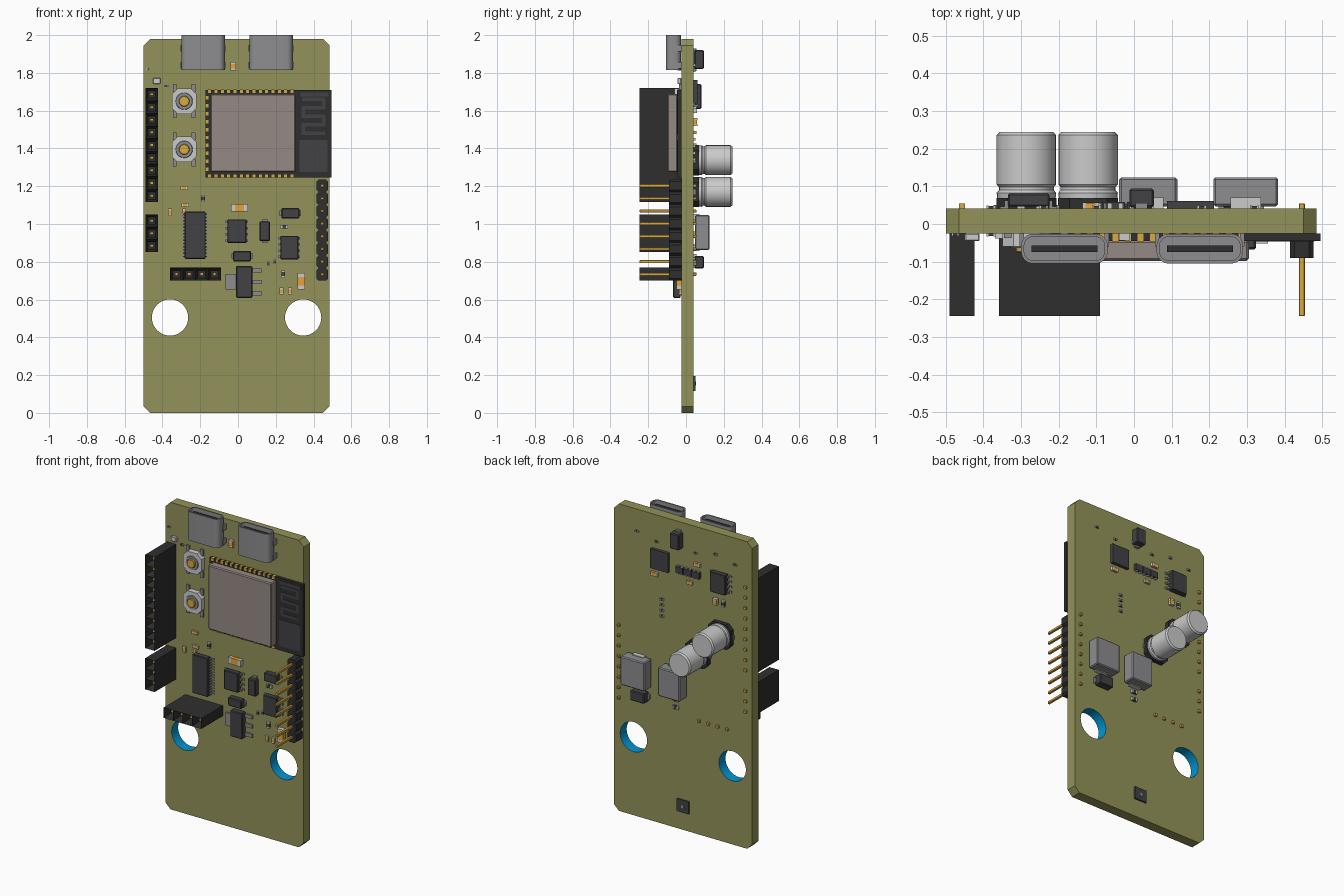
import bpy, bmesh, math
from mathutils import Vector, Matrix

if "Cube" in bpy.data.objects:
    bpy.data.objects.remove(bpy.data.objects["Cube"])

def material(name, c):
    m = bpy.data.materials.new(name)
    m.diffuse_color = (*c, 1)
    m.use_nodes = True
    m.node_tree.nodes["Principled BSDF"].inputs["Base Color"].default_value = m.diffuse_color
    return m

OLIVE = material("board_olive", (0.29, 0.29, 0.10))
BLUE = material("hole_blue", (0.0, 0.30, 0.65))
BLACK = material("black_plastic", (0.028, 0.028, 0.028))
DARK = material("dark_grey", (0.055, 0.055, 0.06))
GOLD = material("gold", (0.70, 0.40, 0.05))
ORANGE = material("ceramic", (0.80, 0.36, 0.04))
SHIELD = material("shield_metal", (0.30, 0.255, 0.235))
SILVER = material("silver", (0.55, 0.55, 0.56))
STEEL = material("steel", (0.27, 0.27, 0.28))
FRONT, BACK, P = -0.025, 0.041, 0.067      # board faces and pin pitch

def finish(name, bm, mat, smooth=False):
    bmesh.ops.recalc_face_normals(bm, faces=bm.faces)
    me = bpy.data.meshes.new(name)
    bm.to_mesh(me)
    bm.free()
    ob = bpy.data.objects.new(name, me)
    bpy.context.collection.objects.link(ob)
    me.materials.append(mat)
    if smooth:
        bpy.ops.object.select_all(action='DESELECT')
        ob.select_set(True)
        bpy.context.view_layer.objects.active = ob
        bpy.ops.object.shade_smooth_by_angle(angle=math.radians(35))
    return ob

def boxes(name, items, mat, bevel=0):
    """One object from (centre, size) pairs."""
    bm = bmesh.new()
    for c, s in items:
        bmesh.ops.create_cube(bm, size=1, matrix=Matrix.Translation(c) @ Matrix.Diagonal((*s, 1)))
    if bevel:
        bmesh.ops.bevel(bm, geom=bm.edges[:], offset=bevel, segments=1, affect='EDGES')
    return finish(name, bm, mat)

def on(side, x, z, w, h, t, lift=0):
    """Box lying on the front (-1) or back (+1) of the board."""
    y = FRONT if side < 0 else BACK
    return ((x, y + side * (lift + t / 2), z), (w, t, h))

def prism(bm, pts, vec):
    f = bm.faces.new([bm.verts.new(p) for p in pts])
    r = bmesh.ops.extrude_face_region(bm, geom=[f], use_keep_orig=True)
    vs = [g for g in r['geom'] if isinstance(g, bmesh.types.BMVert)]
    bmesh.ops.translate(bm, vec=vec, verts=vs)
    return [g for g in r['geom'] if isinstance(g, bmesh.types.BMFace)][0]

def octagon(x, z, w, h, c, y):
    a, b = w / 2, h / 2
    return [(x + u, y, z + v) for u, v in ((a - c, b), (a, b - c), (a, c - b), (a - c, -b),
                                           (c - a, -b), (-a, c - b), (-a, b - c), (c - a, b))]

def lathe(name, profile, x, z, mat, n=28):
    """Revolve (radius, y) points about an axis along y."""
    bm = bmesh.new()
    vs = [bm.verts.new((x + r, y, z)) for r, y in profile]
    es = [bm.edges.new(p) for p in zip(vs, vs[1:])]
    bmesh.ops.spin(bm, geom=vs + es, cent=(x, 0, z), axis=(0, 1, 0), angle=math.tau, steps=n)
    bmesh.ops.remove_doubles(bm, verts=bm.verts[:], dist=1e-4)
    return finish(name, bm, mat, True)

# board with two mounting holes
bm = bmesh.new()
prism(bm, octagon(-0.007, 0.99, 0.985, 1.98, 0.035, FRONT), (0, BACK - FRONT, 0))
board = finish("circuit_board", bm, OLIVE)
HOLES = [(-0.36, 0.505), (0.345, 0.505)]
bm = bmesh.new()
for x, z in HOLES:
    bmesh.ops.create_cone(bm, cap_ends=True, segments=40, radius1=0.096, radius2=0.096, depth=0.3,
                          matrix=Matrix.Translation((x, 0, z)) @ Matrix.Rotation(math.pi / 2, 4, 'X'))
cutter = finish("hole_cutter", bm, BLUE)
cutter.hide_render = True
mod = board.modifiers.new("holes", 'BOOLEAN')
mod.operation, mod.solver, mod.object = 'DIFFERENCE', 'EXACT', cutter
bpy.context.view_layer.objects.active = board
bpy.ops.object.modifier_apply(modifier=mod.name)
bpy.data.objects.remove(cutter)
if len(board.data.materials) < 2:
    board.data.materials.append(BLUE)
for f in board.data.polygons:
    near = min(math.hypot(f.center.x - x, f.center.z - z) for x, z in HOLES)
    f.material_index = 1 if abs(f.normal.y) < 0.1 and near < 0.1 else 0

# female socket strips: recessed cells with contacts inside
def socket(name, x, z, n, along_x=False):
    bm = bmesh.new()
    rot = Matrix.Rotation(0 if along_x else math.pi / 2, 4, 'Y')
    bmesh.ops.create_grid(bm, x_segments=n, y_segments=1, size=0.5,
                          matrix=Matrix.Translation((x, -0.245, z)) @ rot
                          @ Matrix.Rotation(math.pi / 2, 4, 'X') @ Matrix.Diagonal((n * P, P, 1, 1)))
    front = bm.faces[:]
    r = bmesh.ops.extrude_face_region(bm, geom=front, use_keep_orig=True)
    bmesh.ops.translate(bm, vec=(0, 0.22, 0), verts=[g for g in r['geom'] if isinstance(g, bmesh.types.BMVert)])
    bmesh.ops.recalc_face_normals(bm, faces=bm.faces)
    bmesh.ops.inset_individual(bm, faces=front, thickness=0.019)
    bmesh.ops.translate(bm, vec=(0, 0.06, 0), verts=list({v for f in front for v in f.verts}))
    finish(name, bm, BLACK)
    offs = [(i - (n - 1) / 2) * P for i in range(n)]
    pos = [(x + o, z) if along_x else (x, z + o) for o in offs]
    boxes(name + "_contacts", [((a, -0.19, b), (0.018, 0.03, 0.014)) for a, b in pos], GOLD)
    boxes(name + "_tails", [on(1, a, b, 0.016, 0.016, 0.014) for a, b in pos], GOLD)

socket("long_socket", -0.457, 1.418, 9)
socket("short_socket", -0.457, 0.951, 3)
socket("wide_socket", -0.225, 0.735, 4, True)

# male pin header
zs = [0.968 + (i - 3.5) * P for i in range(8)]
bm = bmesh.new()
for z in zs:
    prism(bm, octagon(0.446, z, 0.062, P, 0.012, -0.09), (0, 0.065, 0))
finish("pin_header_body", bm, BLACK)
boxes("header_pins", [((0.446, -0.095, z), (0.016, 0.30, 0.016)) for z in zs], GOLD, 0.002)

# two port shells, hollow, open at the top
def port(name, x):
    hw, hh, r, cy = 0.115, 0.0395, 0.032, -0.0655
    pts = []
    for k, (sx, sy) in enumerate(((1, 1), (-1, 1), (-1, -1), (1, -1))):
        for i in range(7):
            a = math.pi / 2 * (k + i / 6)
            pts.append((x + sx * (hw - r) + r * math.cos(a), cy + sy * (hh - r) + r * math.sin(a), 1.815))
    bm = bmesh.new()
    top = prism(bm, pts, (0, 0, 0.185))
    bmesh.ops.recalc_face_normals(bm, faces=bm.faces)
    bmesh.ops.inset_region(bm, faces=[top], thickness=0.008, use_even_offset=True)
    r = bmesh.ops.extrude_face_region(bm, geom=[top])
    bmesh.ops.translate(bm, vec=(0, 0, -0.14), verts=[g for g in r['geom'] if isinstance(g, bmesh.types.BMVert)])
    if top.is_valid:
        bm.faces.remove(top)
    finish(name + "_shell", bm, STEEL, True)
    boxes(name + "_tongue", [((x, cy, 1.92), (0.175, 0.018, 0.13))], BLACK)
    boxes(name + "_feet", [((x + s * 0.113, -0.035, z), (0.012, 0.05, 0.035)) for s in (-1, 1) for z in (1.84, 1.93)], STEEL)

port("left_port", -0.185)
port("right_port", 0.175)

# radio module: carrier, shield can, edge pads, antenna trace
boxes("module_carrier", [on(-1, 0.162, 1.478, 0.666, 0.465, 0.02)], BLACK)
boxes("module_shield", [on(-1, 0.08, 1.482, 0.45, 0.415, 0.055, 0.018)], SHIELD, 0.006)
boxes("module_pads", [on(-1, -0.15 + i * 0.0335, z, 0.016, 0.018, 0.023) for i in range(14) for z in (1.253, 1.703)]
      + [on(-1, -0.163, 1.29 + i * 0.042, 0.016, 0.018, 0.023) for i in range(10)], GOLD)
boxes("antenna_trace", [on(-1, 0.405, 1.685, 0.15, 0.022, 0.022), on(-1, 0.40, 1.36, 0.15, 0.17, 0.022)]
      + [on(-1, 0.40, 1.48 + i * 0.045, 0.12, 0.018, 0.022) for i in range(5)]
      + [on(-1, 0.40 + (0.055 if i % 2 else -0.055), 1.5025 + i * 0.045, 0.018, 0.055, 0.022) for i in range(4)], DARK)

# push buttons
for tag, z in (("upper", 1.65), ("lower", 1.395)):
    x = -0.285
    bm = bmesh.new()
    prism(bm, octagon(x, z, 0.13, 0.135, 0.03, -0.06), (0, 0.035, 0))
    finish(tag + "_button_body", bm, SILVER)
    boxes(tag + "_button_leads", [on(-1, x + sx * 0.05, z + sz * 0.07, 0.02, 0.04, 0.012) for sx in (-1, 1) for sz in (-1, 1)], STEEL)
    lathe(tag + "_button_collar", [(0, -0.064), (0.043, -0.064), (0.045, -0.06)], x, z, STEEL)
    lathe(tag + "_button_cap", [(0, -0.076), (0.025, -0.076), (0.028, -0.073), (0.028, -0.06)], x, z, GOLD)

# leaded chips, n gull-wing leads on the left and right edges
def chip(name, side, x, z, w, h, t, n, pitch):
    boxes(name + "_body", [on(side, x, z, w, h, t - 0.005, 0.005)], DARK, 0.004)
    leads = []
    for i in range(n):
        for s in (-1, 1):
            zz = z + (i - (n - 1) / 2) * pitch
            leads += [on(side, x + s * (w / 2 + 0.004), zz, 0.01, pitch * 0.4, t * 0.55),
                      on(side, x + s * (w / 2 + 0.013), zz, 0.016, pitch * 0.4, 0.006)]
    boxes(name + "_leads", leads, STEEL)

chip("interface_chip", -1, -0.227, 0.94, 0.11, 0.25, 0.04, 14, 0.0172)
chip("driver_chip_left", -1, -0.006, 0.962, 0.10, 0.125, 0.04, 4, 0.033)
chip("driver_chip_right", -1, 0.272, 0.875, 0.095, 0.125, 0.04, 4, 0.033)
chip("back_chip", 1, -0.28, 1.675, 0.11, 0.13, 0.04, 4, 0.033)

# tabbed regulator
boxes("regulator_body", [on(-1, 0.033, 0.693, 0.088, 0.168, 0.04, 0.003)], DARK, 0.005)
boxes("regulator_leads", [on(-1, -0.035, 0.695, 0.06, 0.082, 0.012)]
      + [on(-1, 0.098, 0.693 + d, 0.055, 0.022, 0.012) for d in (-0.06, 0, 0.06)], STEEL)

# diodes: dark block with end tabs
for name, side, x, z, w, h in (("diode_a", -1, 0.277, 1.057, 0.095, 0.055), ("diode_b", -1, 0.142, 0.962, 0.055, 0.105),
                               ("diode_c", -1, 0.022, 0.83, 0.095, 0.055), ("diode_d", 1, 0.285, 0.797, 0.10, 0.065),
                               ("fuse_block", 1, 0.02, 1.87, 0.065, 0.10)):
    boxes(name + "_body", [on(side, x, z, w, h, 0.05 if side > 0 else 0.04, 0.003)], DARK, 0.005)
    tab = (w + 0.02, h * 0.5) if w > h else (w * 0.5, h + 0.02)
    boxes(name + "_tabs", [on(side, x, z, *tab, 0.015)], STEEL)

# small two-terminal parts: coloured body between metal ends
def passives(name, mat, rows):
    body, ends = [], []
    for side, x, z, w, h in rows:
        t = min(w, h) * 0.6
        dx, dz = (w * 0.38, 0) if w > h else (0, h * 0.38)
        body.append(on(side, x, z, w * (0.6 if dx else 1), h * (0.6 if dz else 1), t))
        ends += [on(side, x + s * dx, z + s * dz, w * (0.24 if dx else 1), h * (0.24 if dz else 1), t + 0.001) for s in (-1, 1)]
    boxes(name + "_bodies", body, mat)
    boxes(name + "_ends", ends, SILVER)

passives("ceramic_capacitors", ORANGE, [
    (-1, 0.008, 1.085, 0.09, 0.04), (-1, 0.335, 0.697, 0.042, 0.085), (-1, -0.285, 1.19, 0.04, 0.02),
    (-1, -0.28, 1.10, 0.04, 0.02), (-1, -0.36, 1.062, 0.02, 0.04), (-1, -0.285, 1.062, 0.02, 0.04), (-1, -0.025, 1.835, 0.03, 0.045),
    (-1, 0.23, 0.645, 0.02, 0.035), (-1, 0.275, 0.645, 0.02, 0.035), (1, 0.19, 1.6, 0.045, 0.025),
    (1, -0.115, 1.74, 0.045, 0.025), (1, -0.245, 1.54, 0.03, 0.04), (1, -0.06, 1.61, 0.04, 0.022)])
passives("resistors", DARK, [
    (-1, -0.185, 1.135, 0.02, 0.038), (-1, 0.245, 0.985, 0.038, 0.02), (-1, 0.24, 0.735, 0.02, 0.04),
    (-1, 0.16, 0.79, 0.012, 0.024), (-1, 0.195, 0.80, 0.012, 0.024), (-1, -0.38, 1.73, 0.024, 0.012), (-1, -0.475, 1.82, 0.02, 0.01),
    (1, 0.04, 0.83, 0.04, 0.022), (1, 0.04, 0.78, 0.04, 0.022), (1, -0.30, 1.54, 0.022, 0.04)]
    + [(1, 0.14, 1.34 + 0.036 * i, 0.026, 0.014) for i in range(4)]
    + [(1, 0.32 - 0.14 * i, 1.84 - 0.03 * (i % 2), 0.024, 0.012) for i in range(6)])
boxes("status_light", [on(-1, -0.43, 1.757, 0.04, 0.03, 0.02)], SILVER, 0.003)

# flat back chips and resistor array
boxes("controller_chip", [on(1, 0.15, 1.70, 0.125, 0.125, 0.02)], DARK)
boxes("sensor_chip", [on(1, -0.01, 0.155, 0.085, 0.08, 0.01)], DARK)
boxes("sensor_port", [on(1, -0.01, 0.155, 0.02, 0.02, 0.012)], STEEL)
boxes("resistor_array", [on(1, -0.05 + d * 0.058, 1.675, 0.052, 0.04, 0.018) for d in (-1, 0, 1)], DARK)
boxes("resistor_array_ends", [on(1, -0.05 + d * 0.029, 1.675, 0.012, 0.054, 0.015) for d in (-2.5, -1.5, -0.5, 0.5, 1.5, 2.5)], SILVER)

# moulded inductors with metal tabs
for tag, x, w in (("left", 0.297, 0.172), ("right", 0.038, 0.155)):
    boxes(tag + "_inductor", [on(1, x, 0.955, w, 0.185, 0.077, 0.006)], STEEL, 0.006)
    boxes(tag + "_inductor_tabs", [on(1, x, 0.955 + s * 0.082, 0.08, 0.03, 0.03) for s in (-1, 1)], SILVER)

# electrolytic cans on chamfered bases
for tag, x, z in (("upper", -0.286, 1.338), ("lower", -0.122, 1.17)):
    bm = bmesh.new()
    prism(bm, octagon(x, z, 0.16, 0.16, 0.03, BACK), (0, 0.028, 0))
    finish(tag + "_can_base", bm, BLACK)
    lathe(tag + "_can", [(0.077, 0.06), (0.079, 0.083), (0.073, 0.09), (0.073, 0.098), (0.079, 0.105),
                         (0.079, 0.236), (0.071, 0.245), (0, 0.245)], x, z, SILVER)
    boxes(tag + "_can_leads", [on(1, x, z, 0.175, 0.025, 0.01)], STEEL)
